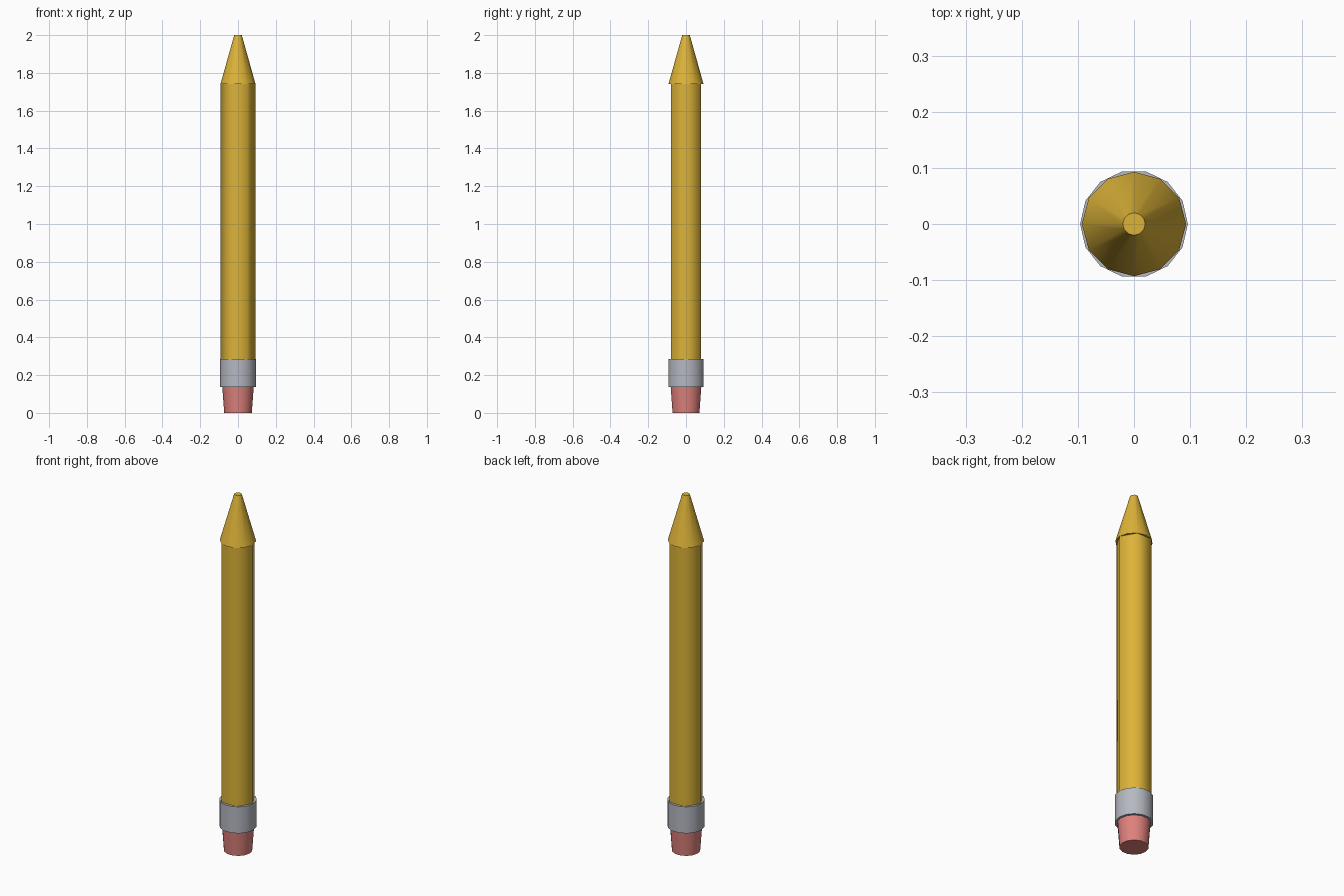
import bpy, math

if "Cube" in bpy.data.objects:
    bpy.data.objects.remove(bpy.data.objects["Cube"])


def material(name, rgb):
    m = bpy.data.materials.new(name)
    m.diffuse_color = (*rgb, 1.0)
    m.use_nodes = True
    m.node_tree.nodes["Principled BSDF"].inputs["Base Color"].default_value = m.diffuse_color
    return m


yellow = material("yellow paint", (0.72, 0.45, 0.04))
grey = material("grey metal", (0.46, 0.48, 0.53))
pink = material("pink rubber", (0.73, 0.22, 0.20))


def frustum(name, sides, r_bottom, r_top, z0, z1, mat, smooth_deg):
    """Capped tapered cylinder with a corner on the +x axis."""
    verts = [(r * math.cos(2 * math.pi * i / sides), r * math.sin(2 * math.pi * i / sides), z)
             for r, z in ((r_bottom, z0), (r_top, z1)) for i in range(sides)]
    faces = [(i, (i + 1) % sides, sides + (i + 1) % sides, sides + i) for i in range(sides)]
    faces += [tuple(reversed(range(sides))), tuple(range(sides, 2 * sides))]
    mesh = bpy.data.meshes.new(name)
    mesh.from_pydata(verts, [], faces)
    mesh.materials.append(mat)
    obj = bpy.data.objects.new(name, mesh)
    bpy.context.collection.objects.link(obj)
    bpy.ops.object.select_all(action='DESELECT')
    obj.select_set(True)
    bpy.context.view_layer.objects.active = obj
    bpy.ops.object.shade_smooth_by_angle(angle=math.radians(smooth_deg))
    return obj


# Rubber at the foot, narrowing downwards
frustum("eraser", 14, 0.073, 0.084, 0.0, 0.15, pink, 40)
# Metal band
frustum("ferrule", 14, 0.096, 0.096, 0.137, 0.286, grey, 40)
# Six-sided shaft, softly shaded
frustum("shaft", 6, 0.092, 0.092, 0.27, 1.742, yellow, 65)
# Sharpened end with a small flat top
frustum("tip", 12, 0.093, 0.02, 1.74, 2.0, yellow, 40)
